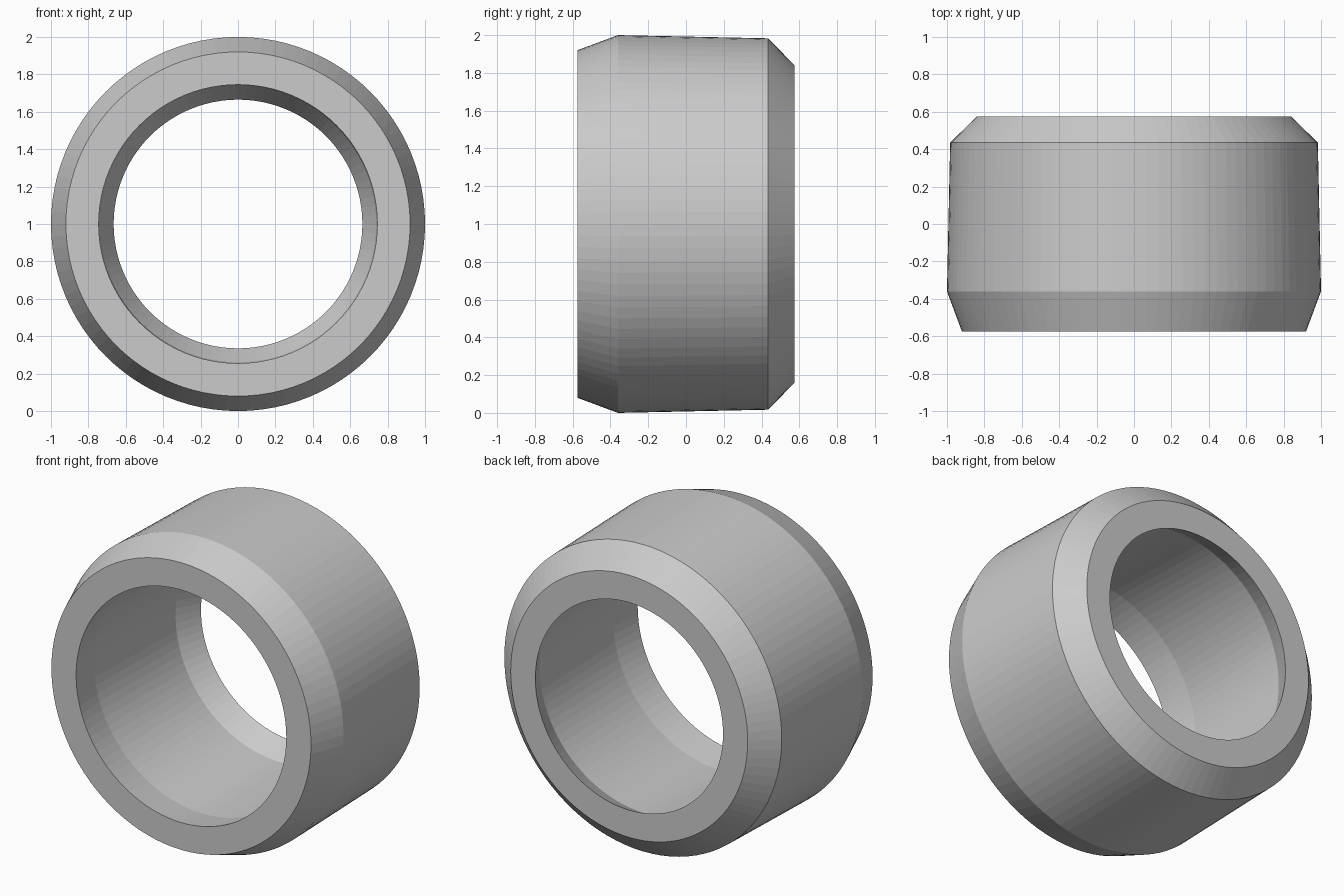
import bpy
import bmesh
from math import cos, sin, tau

# Remove the default cube
cube = bpy.data.objects.get("Cube")
if cube:
    bpy.data.objects.remove(cube, do_unlink=True)

SEGMENTS = 96
CENTRE_Z = 1.0

# Closed wall section as (radius, y): outer skin front to back, then the bore back to front
section = [
    (0.92, -0.575), (1.0, -0.36), (0.983, 0.435), (0.84, 0.575),
    (0.665, 0.575), (0.74, 0.425), (0.77, -0.36), (0.745, -0.575),
]

# Plain grey material
grey = bpy.data.materials.new("light grey")
grey.use_nodes = True
colour = (0.6, 0.6, 0.6, 1.0)
grey.diffuse_color = colour
grey.node_tree.nodes["Principled BSDF"].inputs["Base Color"].default_value = colour

# Ring: the section swept around the y axis
bm = bmesh.new()
loops = []
for i in range(SEGMENTS):
    a = tau * i / SEGMENTS
    loops.append([bm.verts.new((r * cos(a), y, CENTRE_Z + r * sin(a))) for r, y in section])

count = len(section)
for i in range(SEGMENTS):
    here, after = loops[i], loops[(i + 1) % SEGMENTS]
    for j in range(count):
        k = (j + 1) % count
        bm.faces.new((here[j], here[k], after[k], after[j]))
bmesh.ops.recalc_face_normals(bm, faces=bm.faces)

mesh = bpy.data.meshes.new("bevelled_ring")
bm.to_mesh(mesh)
bm.free()
mesh.materials.append(grey)
ring = bpy.data.objects.new("bevelled_ring", mesh)
bpy.context.collection.objects.link(ring)
